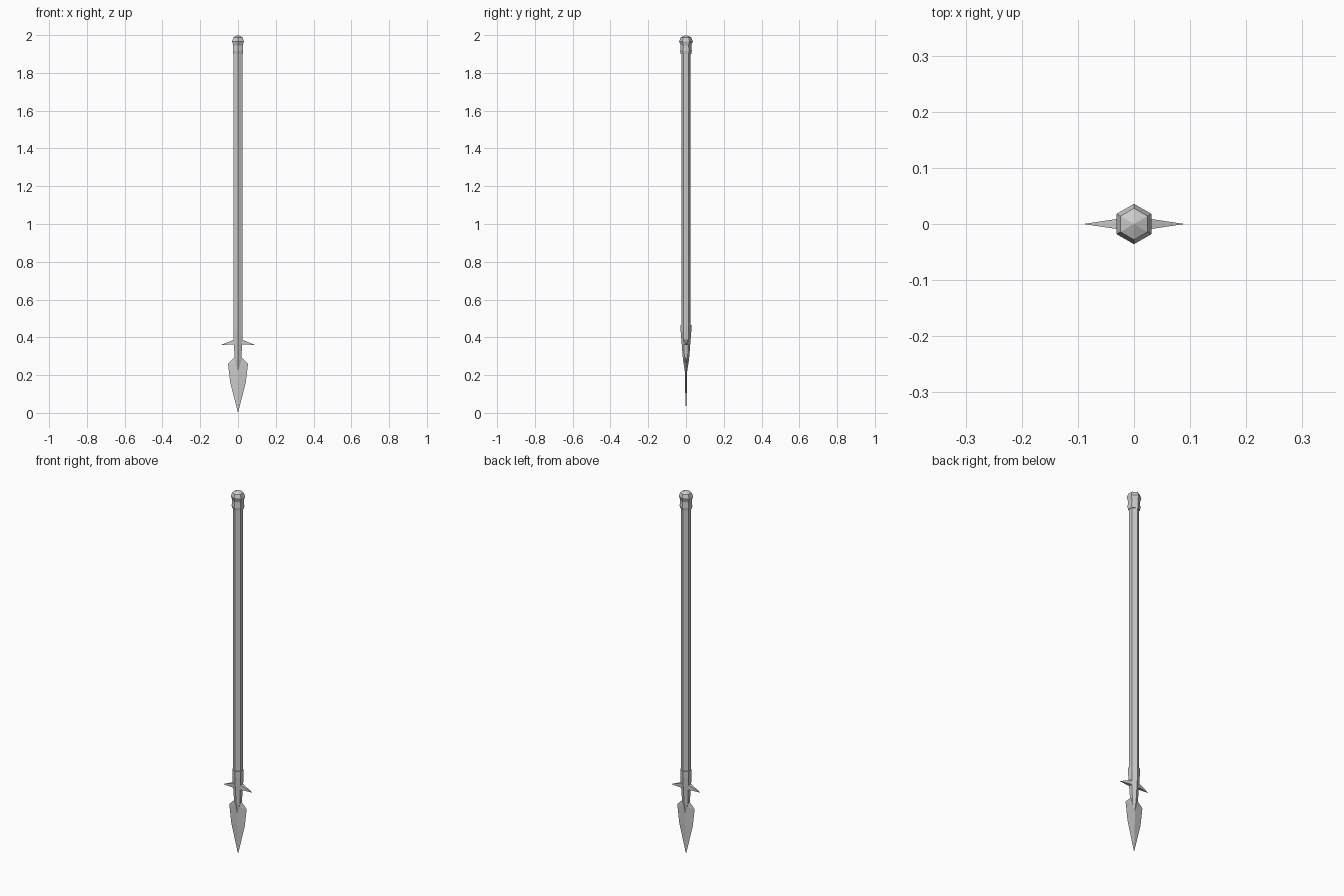
import bpy, bmesh, math

if "Cube" in bpy.data.objects:
    bpy.data.objects.remove(bpy.data.objects["Cube"])


def make_object(name, bm):
    bmesh.ops.remove_doubles(bm, verts=bm.verts[:], dist=1e-5)
    bmesh.ops.recalc_face_normals(bm, faces=bm.faces[:])
    mesh = bpy.data.meshes.new(name)
    bm.to_mesh(mesh)
    bm.free()
    obj = bpy.data.objects.new(name, mesh)
    bpy.context.collection.objects.link(obj)
    return obj


def hex_loft(name, rings):
    """Six-sided loft along z with corners on the y axis; rings are (z, rx, ry)."""
    bm = bmesh.new()
    loops = []
    for z, rx, ry in rings:
        angles = [math.radians(90 + 60 * i) for i in range(6)]
        loops.append([bm.verts.new((rx * math.cos(a), ry * math.sin(a), z)) for a in angles])
    for a, b in zip(loops, loops[1:]):
        for i in range(6):
            j = (i + 1) % 6
            bm.faces.new((a[i], a[j], b[j], b[i]))
    # fan caps
    for loop, z in ((loops[0], rings[0][0]), (loops[-1], rings[-1][0])):
        centre = bm.verts.new((0, 0, z))
        for i in range(6):
            bm.faces.new((loop[i], loop[(i + 1) % 6], centre))
    return make_object(name, bm)


# Long shaft
hex_loft("shaft", [(0.42, 0.026, 0.025), (1.93, 0.026, 0.025)])

# Butt cap: flared collar, narrow neck and faceted knob
hex_loft("butt_cap", [(1.90, 0.029, 0.028), (1.915, 0.032, 0.031), (1.945, 0.029, 0.028),
                      (1.967, 0.036, 0.036), (1.988, 0.028, 0.028), (2.0, 0.001, 0.001)])

# Socket tapering onto the blade
hex_loft("socket", [(0.465, 0.029, 0.028), (0.43, 0.029, 0.028),
                    (0.28, 0.020, 0.016), (0.21, 0.003, 0.004)])

# Blade: diamond cross-sections (z, half width, half thickness)
bm = bmesh.new()
sections = [(0.295, 0.018, 0.008), (0.26, 0.053, 0.007), (0.16, 0.041, 0.006)]
loops = [[bm.verts.new(p) for p in ((w, 0, z), (0, t, z), (-w, 0, z), (0, -t, z))]
         for z, w, t in sections]
tip = bm.verts.new((0, 0, 0))
bm.faces.new(loops[0])
for a, b in zip(loops, loops[1:]):
    for i in range(4):
        bm.faces.new((a[i], a[(i + 1) % 4], b[(i + 1) % 4], b[i]))
for i in range(4):
    bm.faces.new((loops[-1][i], loops[-1][(i + 1) % 4], tip))
make_object("blade", bm)

# Side lugs: pointed spikes with flat undersides
for name, side in (("right_lug", 1), ("left_lug", -1)):
    bm = bmesh.new()
    base = [bm.verts.new((side * 0.01, y, z))
            for y, z in ((-0.012, 0.362), (0.012, 0.362), (0.012, 0.392), (-0.012, 0.392))]
    point = bm.verts.new((side * 0.09, 0, 0.36))
    bm.faces.new(base)
    for i in range(4):
        bm.faces.new((base[i], base[(i + 1) % 4], point))
    make_object(name, bm)
